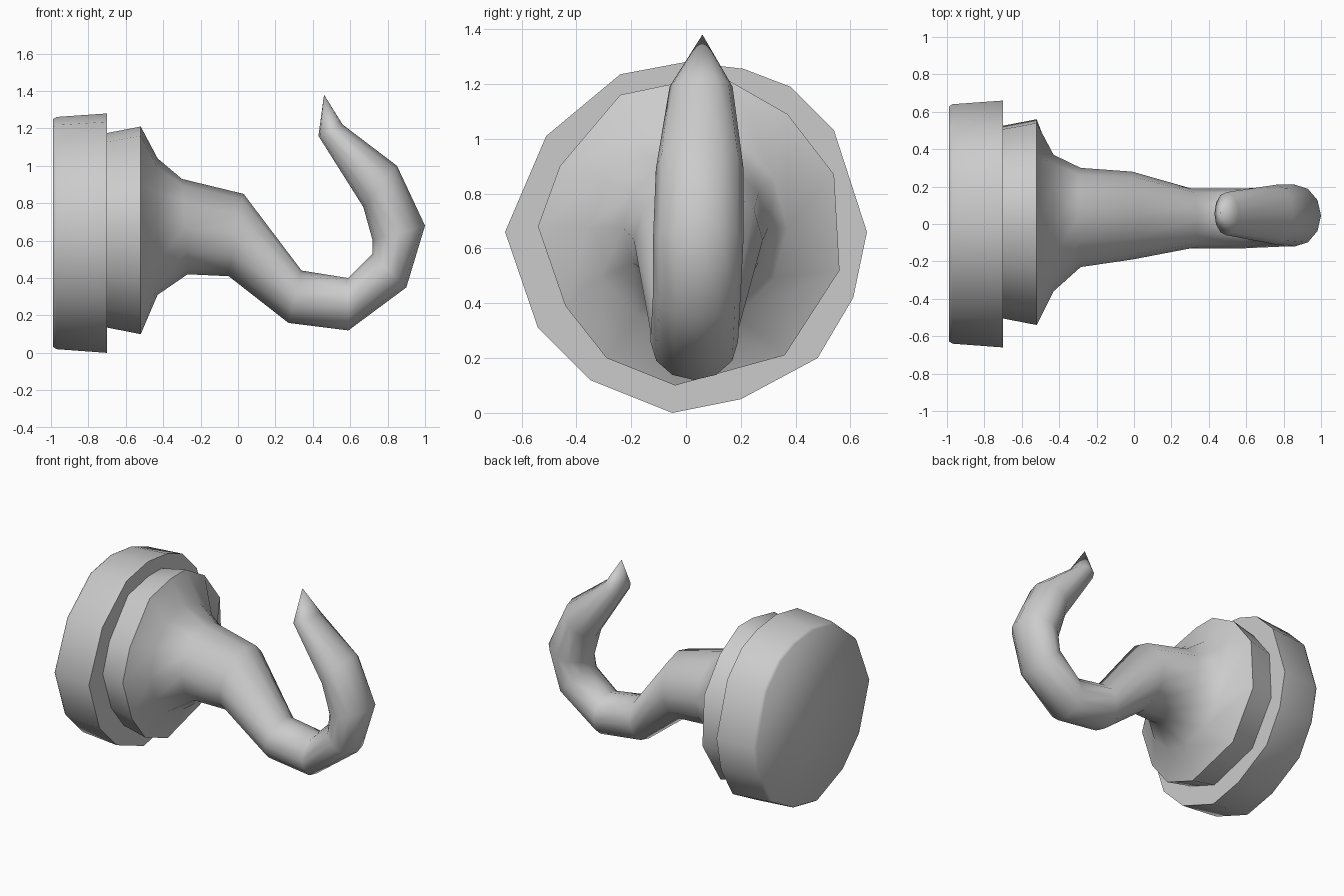
import bpy, bmesh
from math import sin, cos, pi
from mathutils import Vector

cube = bpy.data.objects.get("Cube")
if cube:
    bpy.data.objects.remove(cube)

grey = bpy.data.materials.new("plain_grey")
grey.use_nodes = True
colour = (0.6, 0.6, 0.6, 1)
grey.diffuse_color = colour
grey.node_tree.nodes["Principled BSDF"].inputs["Base Color"].default_value = colour


def loft(name, rings, tip=None):
    """Skin a list of equal-sized rings, capped or drawn to a tip."""
    bm = bmesh.new()
    loops = [[bm.verts.new(p) for p in ring] for ring in rings]
    n = len(loops[0])
    for a, b in zip(loops, loops[1:]):
        for i in range(n):
            j = (i + 1) % n
            bm.faces.new((a[i], a[j], b[j], b[i]))
    bm.faces.new(loops[0])
    if tip:
        point = bm.verts.new(tip)
        for i in range(n):
            bm.faces.new((loops[-1][i], loops[-1][(i + 1) % n], point))
    else:
        bm.faces.new(loops[-1])
    bmesh.ops.recalc_face_normals(bm, faces=bm.faces)
    mesh = bpy.data.meshes.new(name)
    bm.to_mesh(mesh)
    bm.free()
    mesh.materials.append(grey)
    obj = bpy.data.objects.new(name, mesh)
    bpy.context.collection.objects.link(obj)
    bpy.ops.object.select_all(action="DESELECT")
    obj.select_set(True)
    bpy.context.view_layer.objects.active = obj
    bpy.ops.object.shade_smooth_by_angle(angle=1.15)
    return obj


def section(outline, x, scale=1, centre=(0.01, 0.66)):
    """Place a (y, z) outline at x, scaled about its centre."""
    cy, cz = centre
    return [Vector((x, cy + (y - cy) * scale, cz + (z - cz) * scale)) for y, z in outline]


def oval(upper, lower, y_min, y_max, n=12):
    """Oval ring spanning two (x, z) points and a y range."""
    up, low = Vector((upper[0], 0, upper[1])), Vector((lower[0], 0, lower[1]))
    mid, half = (up + low) / 2, (up - low) / 2
    yc, hy = (y_min + y_max) / 2, (y_max - y_min) / 2
    return [mid + half * sin(2 * pi * i / n) + Vector((0, yc - hy * cos(2 * pi * i / n), 0))
            for i in range(n)]


# Uneven round mounting disc
disc = [(-.66, .66), (-.51, 1.01), (-.24, 1.235), (0, 1.28), (.21, 1.255), (.38, 1.19),
        (.54, 1.03), (.66, .66), (.61, .42), (.48, .2), (.2, .05), (-.05, 0),
        (-.35, .12), (-.54, .31)]
loft("mounting_disc", [section(disc, -.99, .95), section(disc, -.97, .97), section(disc, -.70)])

# Collar narrowing into the neck and the curved hook
collar = [(-.54, .68), (-.46, .9), (-.24, 1.16), (0, 1.21), (.16, 1.21), (.37, 1.09),
          (.54, .87), (.56, .52), (.36, .21), (-.04, .1), (-.29, .2), (-.44, .39)]
rings = [section(collar, -.72, .93), section(collar, -.52)]
hook_stations = [
    ((-.43, 1.04), (-.43, .31), -.36, .37),
    ((-.30, .93), (-.27, .42), -.23, .30),
    ((.03, .85), (-.05, .41), -.19, .28),
    ((.34, .44), (.27, .16), -.13, .19),
    ((.59, .40), (.59, .12), -.13, .19),
    ((.72, .53), (.90, .35), -.12, .20),
    ((.72, .60), (1.0, .68), -.12, .21),
    ((.67, .78), (.85, 1.0), -.11, .21),
    ((.43, 1.16), (.56, 1.22), -.06, .17),
]
rings += [oval(*station) for station in hook_stations]
loft("collar_and_hook", rings, tip=(.46, .06, 1.38))
